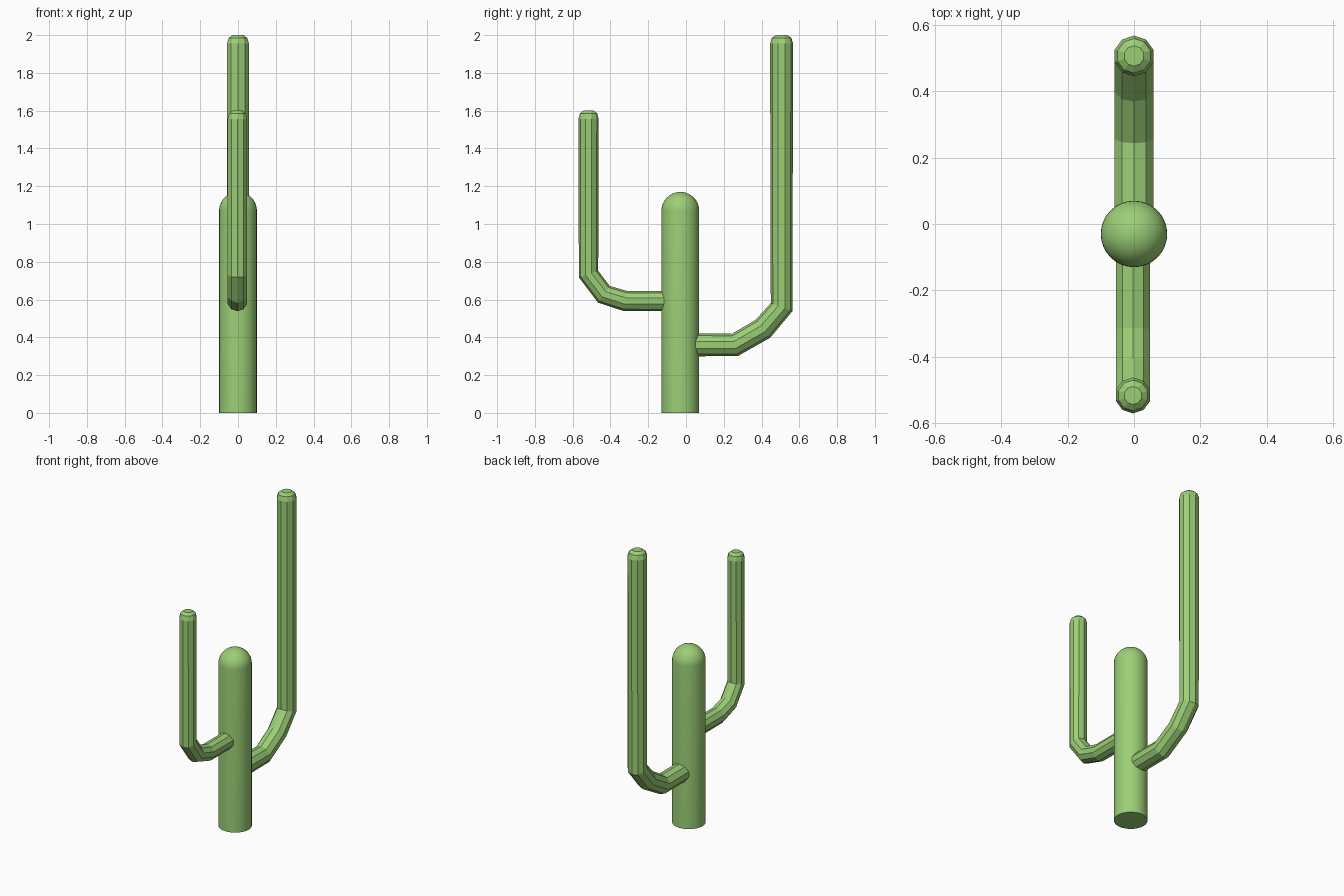
import bpy, bmesh
from math import sin, cos, pi, radians
from mathutils import Vector

if "Cube" in bpy.data.objects:
    bpy.data.objects.remove(bpy.data.objects["Cube"])

green = bpy.data.materials.new("cactus_green")
green.diffuse_color = (0.33, 0.62, 0.18, 1)
green.use_nodes = True
green.node_tree.nodes["Principled BSDF"].inputs["Base Color"].default_value = green.diffuse_color


def finish(name, bm):
    bmesh.ops.recalc_face_normals(bm, faces=bm.faces)
    mesh = bpy.data.meshes.new(name)
    bm.to_mesh(mesh)
    bm.free()
    mesh.materials.append(green)
    obj = bpy.data.objects.new(name, mesh)
    bpy.context.collection.objects.link(obj)
    return obj


def loft(bm, rings):
    """Skin a list of equal-sized rings and close both ends."""
    loops = [[bm.verts.new(p) for p in ring] for ring in rings]
    n = len(loops[0])
    for a, b in zip(loops, loops[1:]):
        for i in range(n):
            j = (i + 1) % n
            bm.faces.new((a[i], a[j], b[j], b[i]))
    bm.faces.new(loops[0])
    bm.faces.new(loops[-1])


def arm(name, path, r, top, x=0.0, sides=10):
    """Ten-sided tube along a (y, z) path with a blunt rounded tip."""
    y = path[-1][0]
    path = path + [(y, top - 0.045), (y, top - 0.015), (y, top)]
    radii = [r] * (len(path) - 2) + [r * 0.85, r * 0.5]
    pts = [Vector(p) for p in path]
    rings = []
    for i, (p, rad) in enumerate(zip(pts, radii)):
        d = Vector((0, 0))
        if i > 0:
            d += (p - pts[i - 1]).normalized()
        if i < len(pts) - 1:
            d += (pts[i + 1] - p).normalized()
        d.normalize()
        ring = []
        for k in range(sides):
            a = pi / 2 + 2 * pi * k / sides
            ring.append((x + rad * cos(a),
                         p.x - d.y * rad * sin(a),
                         p.y + d.x * rad * sin(a)))
        rings.append(ring)
    bm = bmesh.new()
    loft(bm, rings)
    return finish(name, bm)


# Trunk: straight column with a smooth hemispherical top
R, H, Y, N, STEPS = 0.1, 1.07, -0.03, 32, 10
profile = [(R, 0), (R, H)]
for s in range(1, STEPS):
    a = pi / 2 * s / STEPS
    profile.append((R * cos(a), H + R * sin(a)))
profile.append((0.002, H + R))
bm = bmesh.new()
loft(bm, [[(r * cos(2 * pi * k / N), Y + r * sin(2 * pi * k / N), z)
           for k in range(N)] for r, z in profile])
trunk = finish("trunk", bm)
bpy.context.view_layer.objects.active = trunk
trunk.select_set(True)
bpy.ops.object.shade_smooth_by_angle(angle=radians(30))

# Two upturned arms, flat shaded
arm("tall_arm", [(-0.02, 0.36), (0.259, 0.36), (0.407, 0.445), (0.506, 0.56)],
    0.061, 2.0)
arm("short_arm", [(-0.04, 0.592), (-0.32, 0.592), (-0.435, 0.628), (-0.516, 0.735)],
    0.054, 1.6, x=-0.003)
